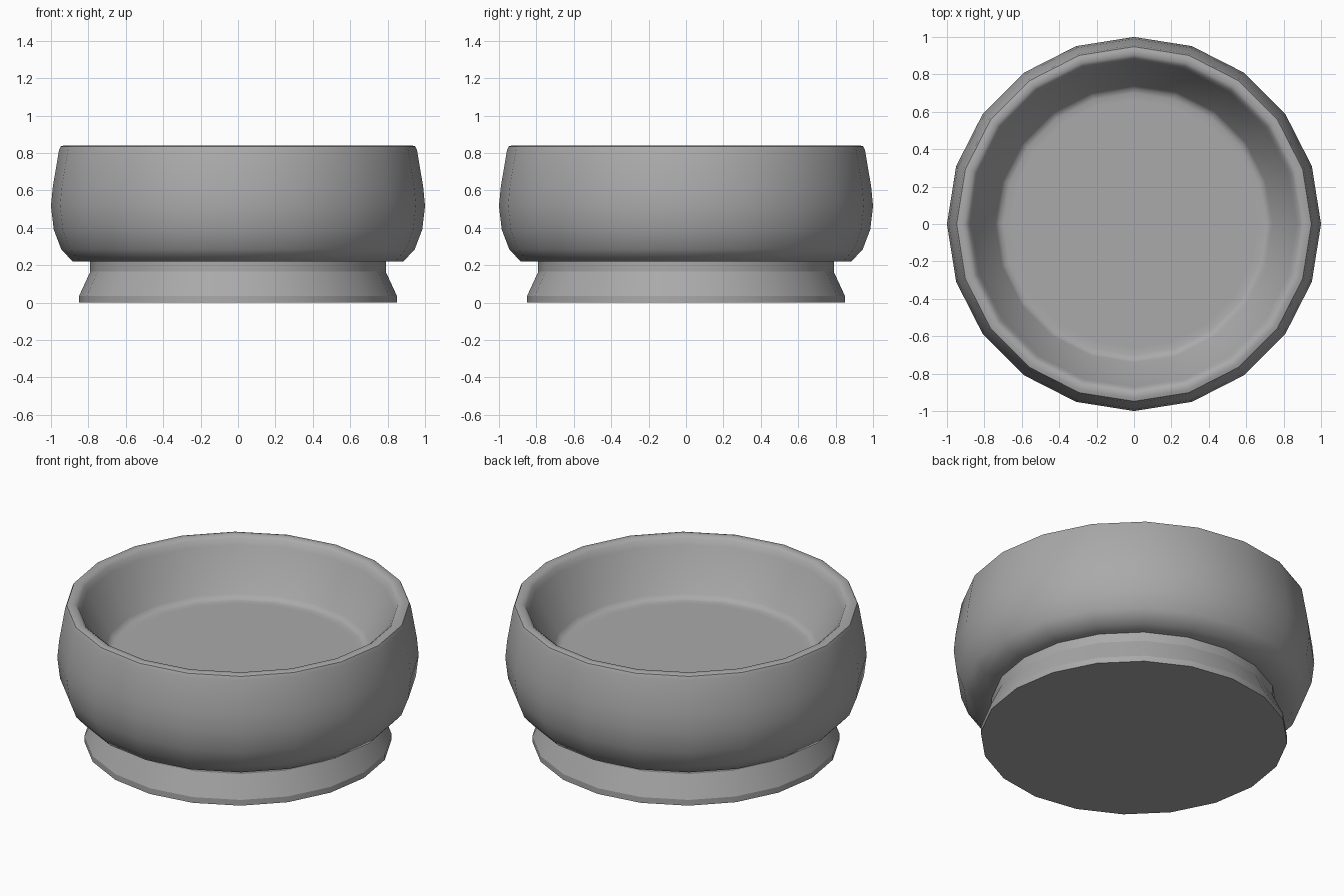
import bpy
import bmesh
from math import cos, sin, tau, radians

SIDES = 20

cube = bpy.data.objects.get("Cube")
if cube:
    bpy.data.objects.remove(cube, do_unlink=True)

# One plain grey for the whole bowl
grey = bpy.data.materials.new("mid_grey")
grey.use_nodes = True
colour = (0.4, 0.4, 0.4, 1.0)
grey.diffuse_color = colour
grey.node_tree.nodes["Principled BSDF"].inputs["Base Color"].default_value = colour


def lathe(name, profile, smooth_angle):
    """Turn a (radius, height) profile around z and cap both ends."""
    bm = bmesh.new()
    rings = []
    for r, z in profile:
        rings.append([bm.verts.new((r * cos(tau * i / SIDES), r * sin(tau * i / SIDES), z))
                      for i in range(SIDES)])
    for low, high in zip(rings, rings[1:]):
        for i in range(SIDES):
            j = (i + 1) % SIDES
            bm.faces.new((low[i], low[j], high[j], high[i]))
    bm.faces.new(rings[0][::-1])
    bm.faces.new(rings[-1])
    bmesh.ops.recalc_face_normals(bm, faces=bm.faces)
    mesh = bpy.data.meshes.new(name)
    bm.to_mesh(mesh)
    bm.free()
    mesh.materials.append(grey)
    obj = bpy.data.objects.new(name, mesh)
    bpy.context.collection.objects.link(obj)
    bpy.ops.object.select_all(action='DESELECT')
    obj.select_set(True)
    bpy.context.view_layer.objects.active = obj
    bpy.ops.object.shade_smooth_by_angle(angle=radians(smooth_angle))
    return obj


# Flared foot with a straight neck
lathe("foot", [(0.85, 0), (0.85, 0.035), (0.79, 0.165), (0.79, 0.225)], 20)

# Rounded bowl: underside, bulging wall, creased rim, sloping inside, flat floor
lathe("bowl", [
    (0.78, 0.22), (0.885, 0.22), (0.945, 0.285), (0.985, 0.39), (1.0, 0.515),
    (0.99, 0.62), (0.957, 0.815), (0.948, 0.835), (0.93, 0.84), (0.905, 0.84),
    (0.885, 0.825), (0.87, 0.79), (0.74, 0.555), (0.725, 0.537), (0.70, 0.53),
    (0.66, 0.53),
], 50)
